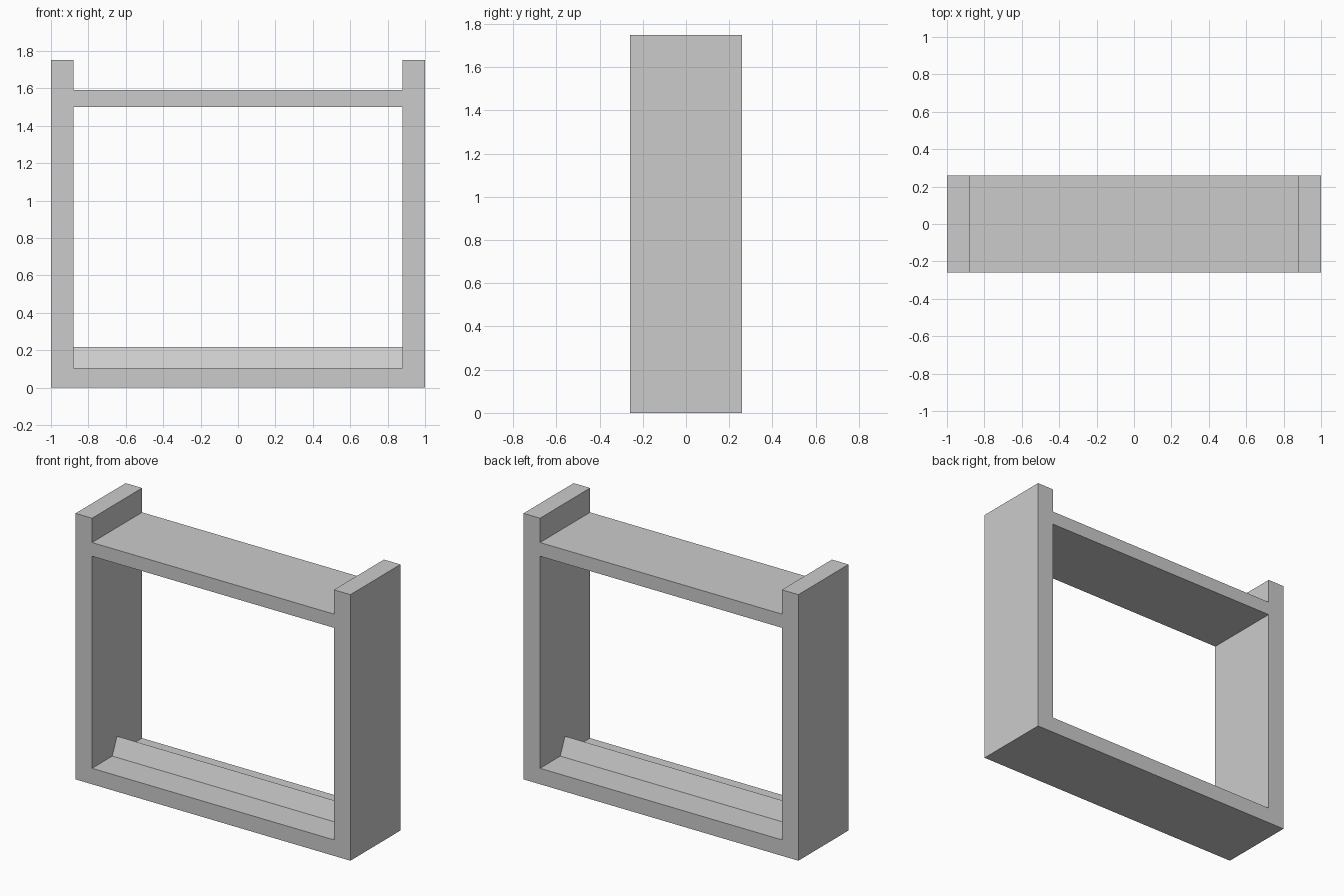
import bpy
import bmesh

cube = bpy.data.objects.get("Cube")
if cube:
    bpy.data.objects.remove(cube, do_unlink=True)

# Main sizes
HALF_W, INNER, HALF_D = 1.0, 0.88, 0.26
FLOOR, BAR_LOW, BAR_HIGH, HEIGHT = 0.105, 1.5, 1.59, 1.75
RIDGE_TOP, RIDGE_HALF = 0.217, 0.05

# Single plain grey finish
grey = bpy.data.materials.new("light grey")
grey.use_nodes = True
colour = (0.6, 0.6, 0.6, 1)
grey.diffuse_color = colour
for node in grey.node_tree.nodes:
    if node.type == "BSDF_PRINCIPLED":
        node.inputs["Base Color"].default_value = colour


def finish(name, bm):
    bmesh.ops.recalc_face_normals(bm, faces=bm.faces)
    mesh = bpy.data.meshes.new(name)
    bm.to_mesh(mesh)
    bm.free()
    mesh.materials.append(grey)
    obj = bpy.data.objects.new(name, mesh)
    bpy.context.collection.objects.link(obj)
    return obj


def extrude(bm, vector):
    result = bmesh.ops.extrude_face_region(bm, geom=bm.faces[:])
    moved = [v for v in result["geom"] if isinstance(v, bmesh.types.BMVert)]
    bmesh.ops.translate(bm, verts=moved, vec=vector)


# Frame: two tall side boards, a base and a crossbar in one extruded profile
xs = [-HALF_W, -INNER, INNER, HALF_W]
zs = [0, FLOOR, BAR_LOW, BAR_HIGH, HEIGHT]
bm = bmesh.new()
grid = [[bm.verts.new((x, -HALF_D, z)) for z in zs] for x in xs]
for i in range(len(xs) - 1):
    for j in range(len(zs) - 1):
        if i != 1 or j in (0, 2):
            bm.faces.new((grid[i][j], grid[i + 1][j],
                          grid[i + 1][j + 1], grid[i][j + 1]))
extrude(bm, (0, 2 * HALF_D, 0))
bmesh.ops.dissolve_limit(bm, angle_limit=0.01, verts=bm.verts, edges=bm.edges)
finish("frame", bm)

# Triangular ridge running along the base between the side boards
bm = bmesh.new()
profile = [(-RIDGE_HALF, FLOOR), (RIDGE_HALF, FLOOR), (0, RIDGE_TOP)]
bm.faces.new([bm.verts.new((-INNER, y, z)) for y, z in profile])
extrude(bm, (2 * INNER, 0, 0))
finish("base_ridge", bm)
